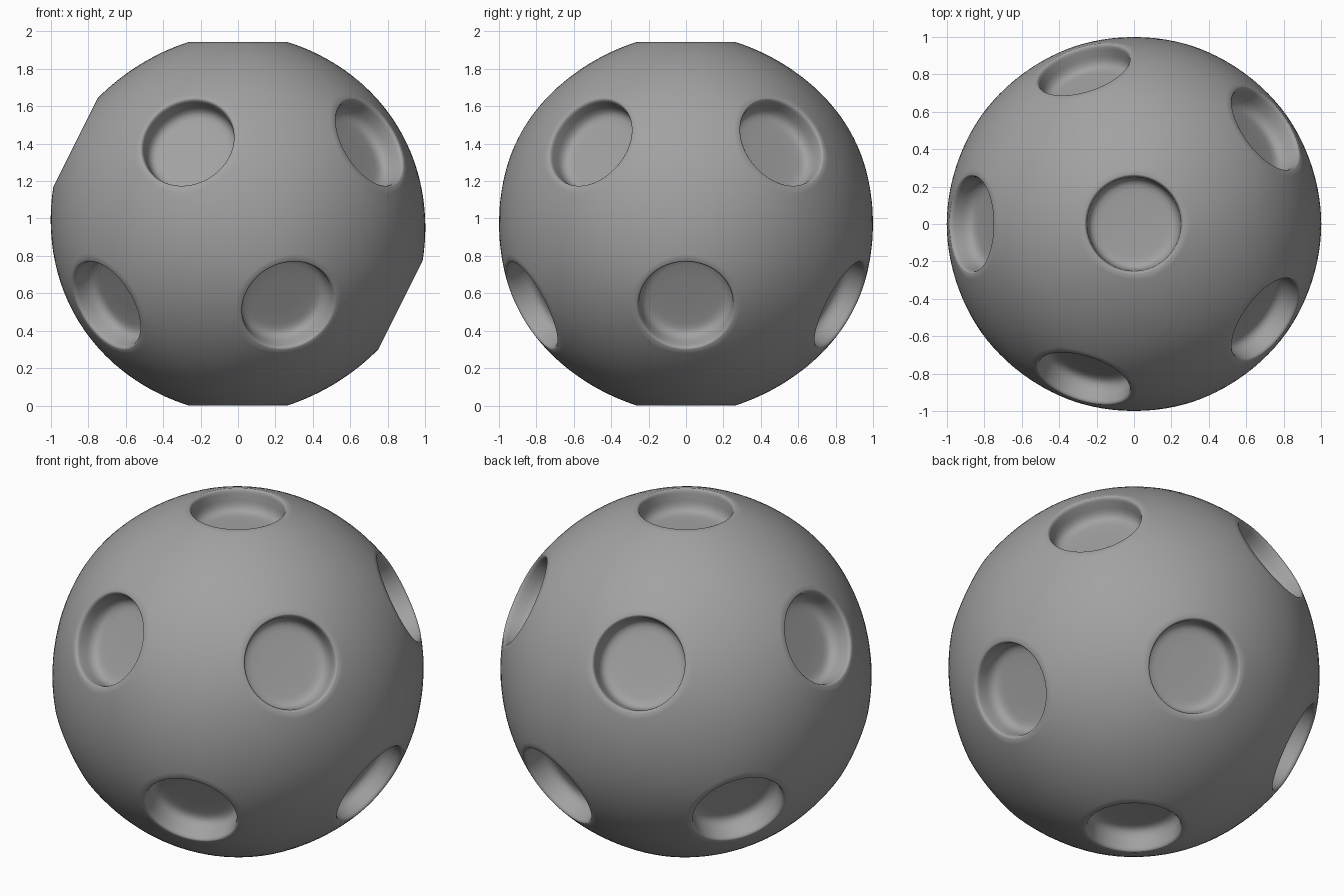
import bpy, bmesh, math
from mathutils import Vector

if "Cube" in bpy.data.objects:
    bpy.data.objects.remove(bpy.data.objects["Cube"])

CENTRE_Z = 0.972
RIM_R, RIM_H = 0.266, 0.971       # rim circle radius and distance from centre
SEG = 60                          # segments round each hole
BODY_RINGS = 10
RIM_ANGLE = math.atan2(RIM_R, RIM_H)
HALF_ANGLE = math.atan(2) / 2     # half the angle between neighbouring holes

# hole profile: (radius, distance from centre), rounded lip, wall, fillet, floor
HOLE = [(0.261, 0.969), (0.256, 0.964), (0.253, 0.956), (0.251, 0.945), (0.248, 0.905),
        (0.245, 0.885), (0.238, 0.866), (0.226, 0.852), (0.207, 0.844), (0.18, 0.841), (0.1, 0.84)]

# twelve evenly spread hole directions
axes = [Vector((0, 0, 1)), Vector((0, 0, -1))]
for k in range(5):
    for start, z in ((math.pi, 1), (0, -1)):
        a = start + k * math.tau / 5
        axes.append(Vector((2 * math.cos(a), 2 * math.sin(a), z)).normalized())

bm = bmesh.new()


def add_patch(axis):
    """One five-sided piece of the ball with its round recess."""
    near = next(b for b in axes if 0.3 < b.dot(axis) < 0.6)
    u = (near - axis * near.dot(axis)).normalized()
    v = axis.cross(u)

    def ring(profile):
        verts = []
        for i in range(SEG):
            phi = i * math.tau / SEG
            r, h = profile(phi)
            p = (u * math.cos(phi) + v * math.sin(phi)) * r + axis * h
            verts.append(bm.verts.new(p + Vector((0, 0, CENTRE_Z))))
        return verts

    def body(t):
        def profile(phi):
            local = (phi + math.pi / 5) % (math.tau / 5) - math.pi / 5
            edge = math.atan(math.tan(HALF_ANGLE) / math.cos(local))
            theta = edge + (RIM_ANGLE - edge) * t
            rad = 0.9995 + (math.hypot(RIM_R, RIM_H) - 0.9995) * t * t
            return rad * math.sin(theta), rad * math.cos(theta)
        return profile

    rings = [ring(body(i / BODY_RINGS)) for i in range(BODY_RINGS + 1)]
    rings += [ring(lambda phi, p=p: p) for p in HOLE]
    for a, b in zip(rings, rings[1:]):
        for i in range(SEG):
            j = (i + 1) % SEG
            bm.faces.new((a[i], a[j], b[j], b[i]))
    bm.faces.new(rings[-1])


for axis in axes:
    add_patch(axis)

# weld the patches into one ball
bmesh.ops.remove_doubles(bm, verts=bm.verts, dist=0.0005)
bmesh.ops.recalc_face_normals(bm, faces=bm.faces)
for f in bm.faces:
    f.smooth = True

mesh = bpy.data.meshes.new("dimpled_ball")
bm.to_mesh(mesh)
bm.free()
ball = bpy.data.objects.new("dimpled_ball", mesh)
bpy.context.collection.objects.link(ball)

# darker grey surface
grey = bpy.data.materials.new("dark_grey")
grey.diffuse_color = (0.36, 0.36, 0.36, 1)
grey.use_nodes = True
grey.node_tree.nodes["Principled BSDF"].inputs["Base Color"].default_value = grey.diffuse_color
mesh.materials.append(grey)
